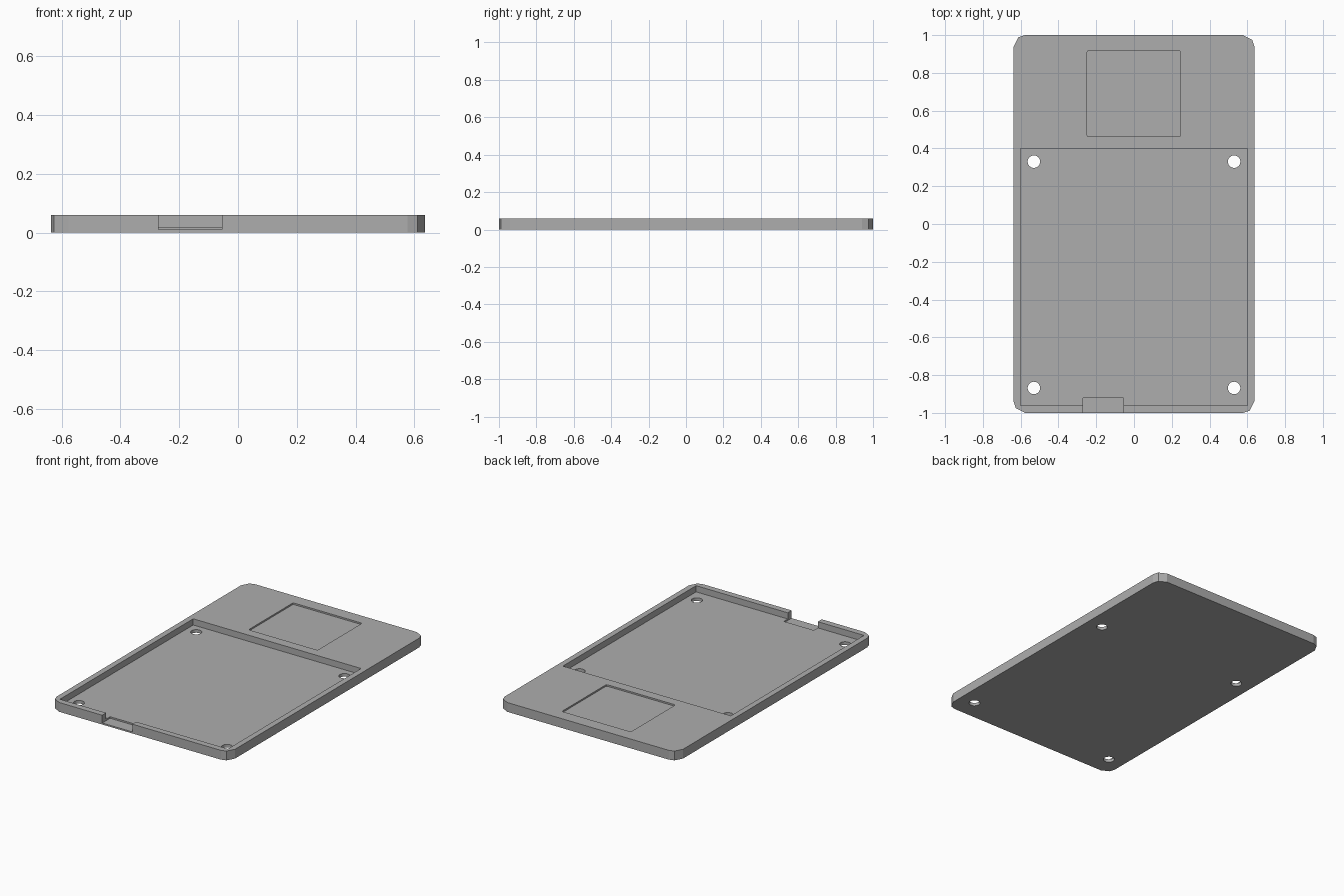
import bpy, bmesh
from math import radians, sin, cos, pi

cube = bpy.data.objects.get("Cube")
if cube:
    bpy.data.objects.remove(cube, do_unlink=True)

grey = bpy.data.materials.new("Plain grey")
grey.use_nodes = True
colour = (0.42, 0.42, 0.42, 1)
grey.diffuse_color = colour
grey.node_tree.nodes["Principled BSDF"].inputs["Base Color"].default_value = colour


def prism(name, outline, z0, z1):
    """Extrude a flat outline from z0 to z1."""
    bm = bmesh.new()
    face = bm.faces.new([bm.verts.new((x, y, z0)) for x, y in outline])
    ext = bmesh.ops.extrude_face_region(bm, geom=[face])
    verts = [v for v in ext["geom"] if isinstance(v, bmesh.types.BMVert)]
    bmesh.ops.translate(bm, verts=verts, vec=(0, 0, z1 - z0))
    bmesh.ops.recalc_face_normals(bm, faces=bm.faces)
    mesh = bpy.data.meshes.new(name)
    bm.to_mesh(mesh)
    bm.free()
    mesh.materials.append(grey)
    obj = bpy.data.objects.new(name, mesh)
    bpy.context.collection.objects.link(obj)
    return obj


def rounded(x0, x1, y0, y1, r, steps):
    """Rectangle outline, clockwise, with corner arcs at the given angles."""
    corners = [(x0 + r, y1 - r, 180), (x1 - r, y1 - r, 90),
               (x1 - r, y0 + r, 0), (x0 + r, y0 + r, -90)]
    return [(cx + r * cos(radians(a - s)), cy + r * sin(radians(a - s)))
            for cx, cy, a in corners for s in steps]


def rect(x0, x1, y0, y1):
    return [(x0, y0), (x1, y0), (x1, y1), (x0, y1)]


def circle(cx, cy, r, n=32):
    return [(cx + r * cos(2 * pi * i / n), cy + r * sin(2 * pi * i / n))
            for i in range(n)]


# Tray slab with two-facet corners
H = 0.06
tray = prism("tray", rounded(-0.637, 0.637, -1, 1, 0.06, (0, 55, 90)), 0, H)

# Main pocket, shallow square recess, front notch and screw holes
cutters = [
    prism("pocket_cutter", rect(-0.6, 0.6, -0.96, 0.4), 0.02, 0.2),
    prism("recess_cutter", rounded(-0.248, 0.245, 0.462, 0.917, 0.008, (0, 45, 90)),
          H - 0.01, 0.2),
    prism("notch_cutter", rect(-0.27, -0.055, -1.1, -0.92), 0.01, 0.25),
]
for x in (-0.53, 0.53):
    for y in (-0.868, 0.33):
        cutters.append(prism("hole_cutter", circle(x, y, 0.033), -0.1, 0.15))

for cutter in cutters:
    cutter.hide_render = True
    mod = tray.modifiers.new(cutter.name, "BOOLEAN")
    mod.operation = "DIFFERENCE"
    mod.solver = "EXACT"
    mod.object = cutter

# Bake the cuts and drop the cutters
bpy.context.view_layer.update()
graph = bpy.context.evaluated_depsgraph_get()
baked = bpy.data.meshes.new_from_object(tray.evaluated_get(graph))
tray.modifiers.clear()
tray.data = baked
baked.name = "tray"
for cutter in cutters:
    bpy.data.objects.remove(cutter, do_unlink=True)
for poly in baked.polygons:
    poly.use_smooth = False
    poly.material_index = 0
